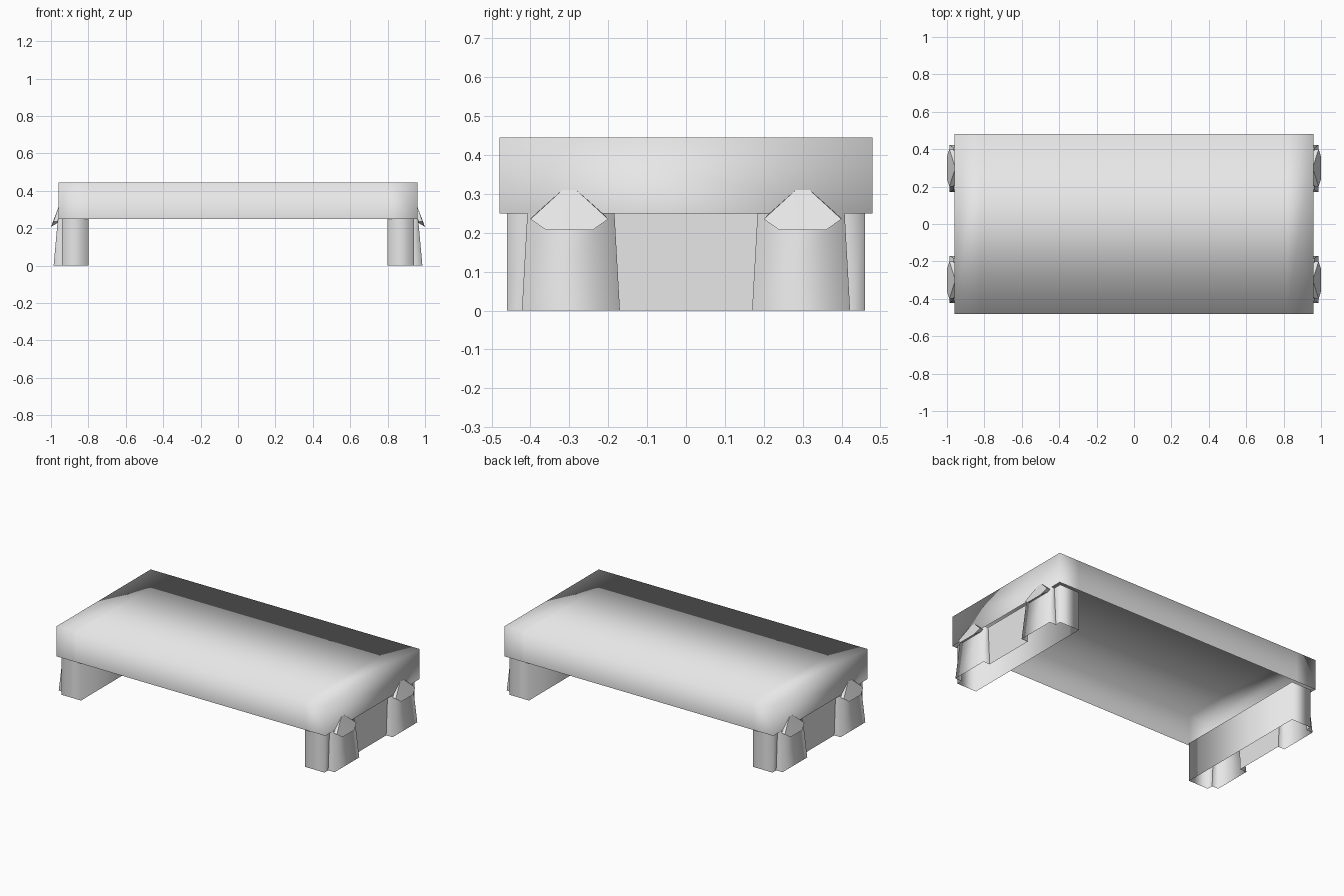
import bpy, bmesh

cube = bpy.data.objects.get("Cube")
if cube:
    bpy.data.objects.remove(cube, do_unlink=True)

grey = bpy.data.materials.new("light_grey")
grey.use_nodes = True
grey.diffuse_color = (0.8, 0.8, 0.8, 1)
grey.node_tree.nodes["Principled BSDF"].inputs["Base Color"].default_value = (0.8, 0.8, 0.8, 1)


def finish(bm, name):
    mesh = bpy.data.meshes.new(name)
    for f in bm.faces:
        f.smooth = True
    bm.to_mesh(mesh)
    bm.free()
    mesh.materials.append(grey)
    bpy.context.collection.objects.link(bpy.data.objects.new(name, mesh))


def leg_outline(reach, inner, outer):
    """Half-symmetric leg outline with two buttresses on its outer side."""
    half = [(0.94, inner), (reach, inner), (reach, outer), (0.94, outer), (0.94, 0.46), (0.80, 0.46)]
    return [(x, -y) for x, y in reversed(half)] + half


# Slab: softly shaded shell, open below
BASE, TOP = 0.25, 0.445
bm = bmesh.new()
bmesh.ops.create_cube(bm, size=1)
for v in bm.verts:
    v.co = (v.co.x * 1.92, v.co.y * 0.96, TOP if v.co.z > 0 else BASE)
bottom = [f for f in bm.faces if f.normal.z < -0.5 or f.calc_center_median().z < BASE + 0.01]
bmesh.ops.delete(bm, geom=bottom, context="FACES_ONLY")
for x in (-0.82, 0.82):
    bmesh.ops.bisect_plane(bm, geom=bm.verts[:] + bm.edges[:] + bm.faces[:],
                           plane_co=(x, 0, 0), plane_no=(1, 0, 0))
finish(bm, "slab")

for side, sx in (("left", 1), ("right", -1)):
    # Hollow end leg with two flared buttresses
    bm = bmesh.new()
    low = [bm.verts.new((sx * x, y, 0)) for x, y in leg_outline(0.986, 0.17, 0.422)]
    high = [bm.verts.new((sx * x, y, BASE)) for x, y in leg_outline(0.963, 0.184, 0.408)]
    count = len(low)
    for i in range(count):
        j = (i + 1) % count
        quad = (low[i], low[j], high[j], high[i])
        bm.faces.new(quad if sx > 0 else quad[::-1])
    # Crisp creases where a buttress meets the leg
    for e in bm.edges:
        a, b = (v.co for v in e.verts)
        if abs(a.z - b.z) > 0.1 and abs(abs(a.x) - 0.94) < 0.01 and abs(a.y) < 0.45:
            e.smooth = False
    finish(bm, f"{side}_leg")

    # Sloping pointed caps over the buttresses
    for end, cy in (("front", -0.3), ("back", 0.3)):
        bm = bmesh.new()
        for half, x, z in ((0.018, 0.961, 0.31), (0.10, 0.987, 0.235), (0.06, 1.0, 0.207),
                           (0.012, 0.945, 0.308), (0.097, 0.945, 0.24)):
            for s in (-1, 1):
                bm.verts.new((sx * x, cy + s * half, z))
        bmesh.ops.convex_hull(bm, input=bm.verts[:])
        bmesh.ops.recalc_face_normals(bm, faces=bm.faces[:])
        for e in bm.edges:
            e.smooth = e.calc_face_angle(0) < 0.6
        finish(bm, f"{side}_{end}_cap")
